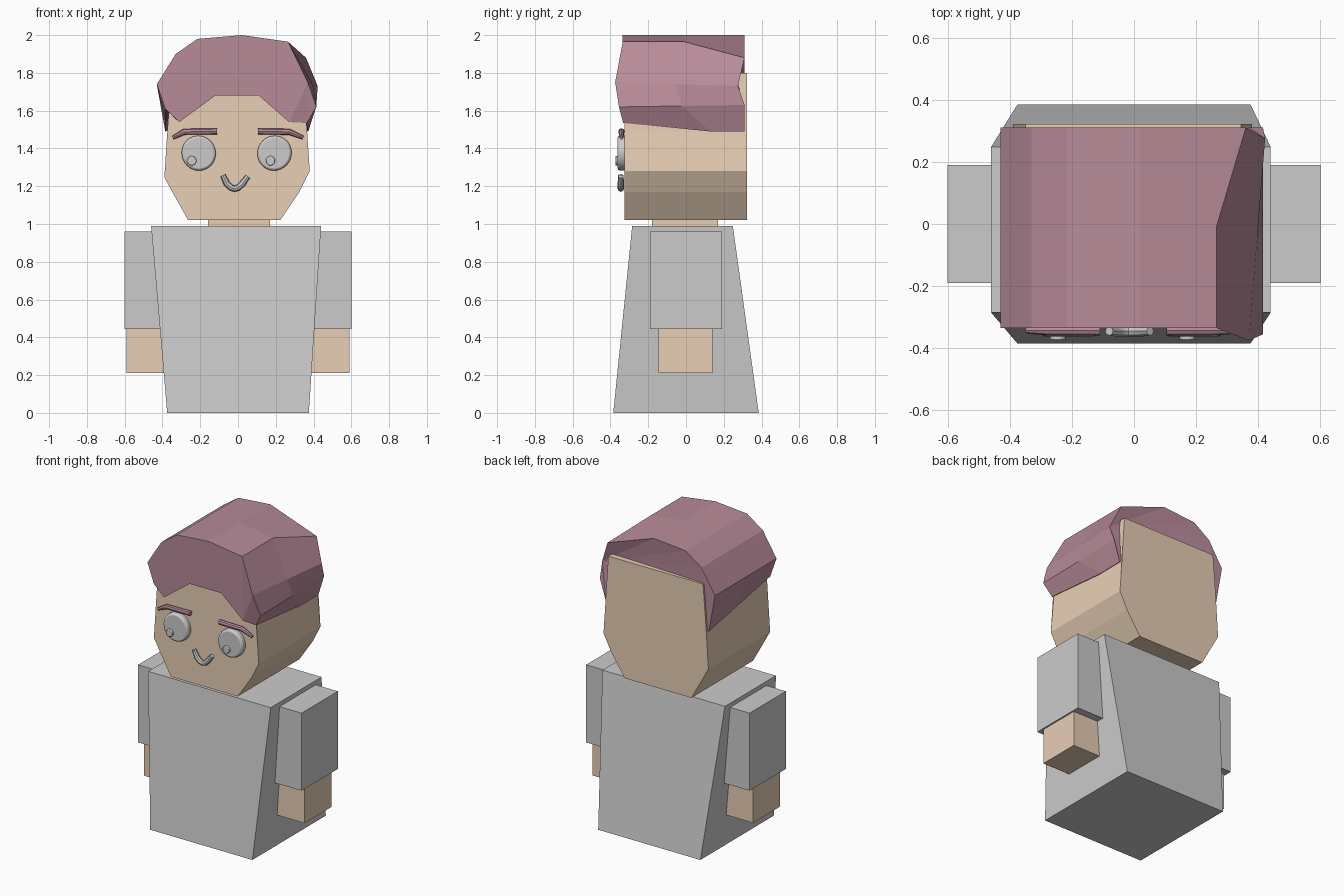
import bpy, bmesh, math

if "Cube" in bpy.data.objects:
    bpy.data.objects.remove(bpy.data.objects["Cube"])


def material(name, rgb):
    m = bpy.data.materials.new(name)
    m.diffuse_color = (*rgb, 1)
    m.use_nodes = True
    m.node_tree.nodes["Principled BSDF"].inputs["Base Color"].default_value = m.diffuse_color
    return m


SKIN = material("skin", (0.80, 0.62, 0.46))
HAIR = material("hair", (0.48, 0.26, 0.32))


def loft(name, rings, mat=None):
    """Skin a list of equal-length point rings and cap both ends."""
    bm = bmesh.new()
    vs = [[bm.verts.new(p) for p in r] for r in rings]
    n = len(rings[0])
    for a, b in zip(vs, vs[1:]):
        for i in range(n):
            j = (i + 1) % n
            bm.faces.new((a[i], a[j], b[j], b[i]))
    caps = [bm.faces.new(vs[0]), bm.faces.new(vs[-1])]
    bmesh.ops.triangulate(bm, faces=caps)
    bmesh.ops.recalc_face_normals(bm, faces=bm.faces)
    me = bpy.data.meshes.new(name)
    bm.to_mesh(me)
    bm.free()
    ob = bpy.data.objects.new(name, me)
    bpy.context.collection.objects.link(ob)
    if mat:
        me.materials.append(mat)
    return ob


def rect(x0, x1, y0, y1, z):
    return [(x0, y0, z), (x1, y0, z), (x1, y1, z), (x0, y1, z)]


def box(name, x0, x1, y0, y1, z0, z1, mat=None):
    return loft(name, [rect(x0, x1, y0, y1, z0), rect(x0, x1, y0, y1, z1)], mat)


def disc(name, x, z, rx, rz, y0, y1, bevel, tilt=0):
    """Round disc facing the front, with a softened rim."""
    bpy.ops.mesh.primitive_cylinder_add(vertices=32, radius=1, depth=1,
                                        location=(x, (y0 + y1) / 2, z))
    ob = bpy.context.object
    ob.name = name
    ob.scale = (rx, rz, y1 - y0)
    bpy.ops.object.transform_apply(location=False, rotation=False, scale=True)
    ob.rotation_euler = (math.pi / 2, tilt, 0)
    b = ob.modifiers.new("rim", 'BEVEL')
    b.width, b.segments = bevel, 2
    bpy.ops.object.shade_smooth_by_angle()


def tube(name, pts, y, radii, mat=None):
    """Round bar following x,z points on the face."""
    cu = bpy.data.curves.new(name, 'CURVE')
    cu.dimensions = '3D'
    cu.bevel_depth, cu.bevel_resolution, cu.use_fill_caps = 1, 2, True
    sp = cu.splines.new('POLY')
    sp.points.add(len(pts) - 1)
    for p, (x, z), r in zip(sp.points, pts, radii):
        p.co, p.radius = (x, y, z, 1), r
    ob = bpy.data.objects.new(name, cu)
    bpy.context.collection.objects.link(ob)
    if mat:
        cu.materials.append(mat)
    bpy.ops.object.select_all(action='DESELECT')
    ob.select_set(True)
    bpy.context.view_layer.objects.active = ob
    bpy.ops.object.convert(target='MESH')
    bpy.ops.object.shade_smooth_by_angle()


# Body: tapered block, wider and shallower at the shoulders
loft("torso", [rect(-.375, .375, -.385, .385, 0), rect(-.46, .44, -.285, .248, .99)])
box("neck", -.16, .17, -.18, .17, .95, 1.06, SKIN)

# Arms
for side, s in (("left", -1), ("right", 1)):
    a, b = sorted((s * .36, s * .60))
    box(side + "_sleeve", a, b, -.19, .19, .445, .96)
    a, b = sorted((s * .36, s * .59))
    box(side + "_hand", a, b, -.145, .14, .21, .47, SKIN)

# Head: front profile pushed straight back
profile = [(-.265, 1.022), (.225, 1.022), (.325, 1.17), (.38, 1.28), (.36, 1.49),
           (.345, 1.80), (-.35, 1.80), (-.37, 1.55), (-.39, 1.247), (-.345, 1.165)]
loft("head", [[(x, y, z) for x, z in profile] for y in (-.325, .322)], SKIN)

# Hair: fringe outline at the front lofted to a cap outline at the back
front = [(-.31, -.333, 1.54), (-.385, -.333, 1.61), (-.43, -.335, 1.74),
         (-.33, -.335, 1.90), (-.215, -.335, 1.98), (.02, -.335, 2.0),
         (.265, -.335, 1.965), (.37, -.375, 1.75), (.415, -.355, 1.62),
         (.365, -.333, 1.535), (.27, -.333, 1.54), (.11, -.333, 1.68), (-.12, -.333, 1.68)]
back = [(-.34, .305, 1.54), (-.385, .31, 1.49), (-.43, .31, 1.74),
        (-.33, .31, 1.90), (-.215, .31, 1.98), (.02, .31, 2.0),
        (.36, .31, 1.88), (.422, .275, 1.73), (.415, .31, 1.63),
        (.372, .31, 1.49), (.30, .305, 1.54), (.11, .305, 1.68), (-.12, .305, 1.68)]
middle = [tuple((a + b) / 2 for a, b in zip(p, q)) for p, q in zip(front, back)]
middle[6] = (.265, -.01, 1.965)
middle[9] = (.37, .13, 1.49)
loft("hair", [front, middle, back], HAIR)

# Eyes, pupils and brows
for side, x, px, s in (("left", -.208, -.245, -1), ("right", .193, .172, 1)):
    disc(side + "_eye", x, 1.375, .09, .093, -.362, -.315, .012, s * .4)
    disc(side + "_pupil", px, 1.335, .025, .025, -.374, -.34, .004)
tube("left_brow", [(-.345, 1.457), (-.285, 1.488), (-.11, 1.49)], -.342,
     (.010, .016, .017), HAIR)
tube("right_brow", [(.105, 1.49), (.27, 1.488), (.345, 1.457)], -.342,
     (.017, .016, .010), HAIR)

# Mouth
tube("mouth", [(-.08, 1.258), (-.06, 1.215), (-.037, 1.193), (-.018, 1.187),
               (.002, 1.193), (.025, 1.215), (.052, 1.252)], -.345,
     (.014, .017, .017, .017, .017, .017, .014))
